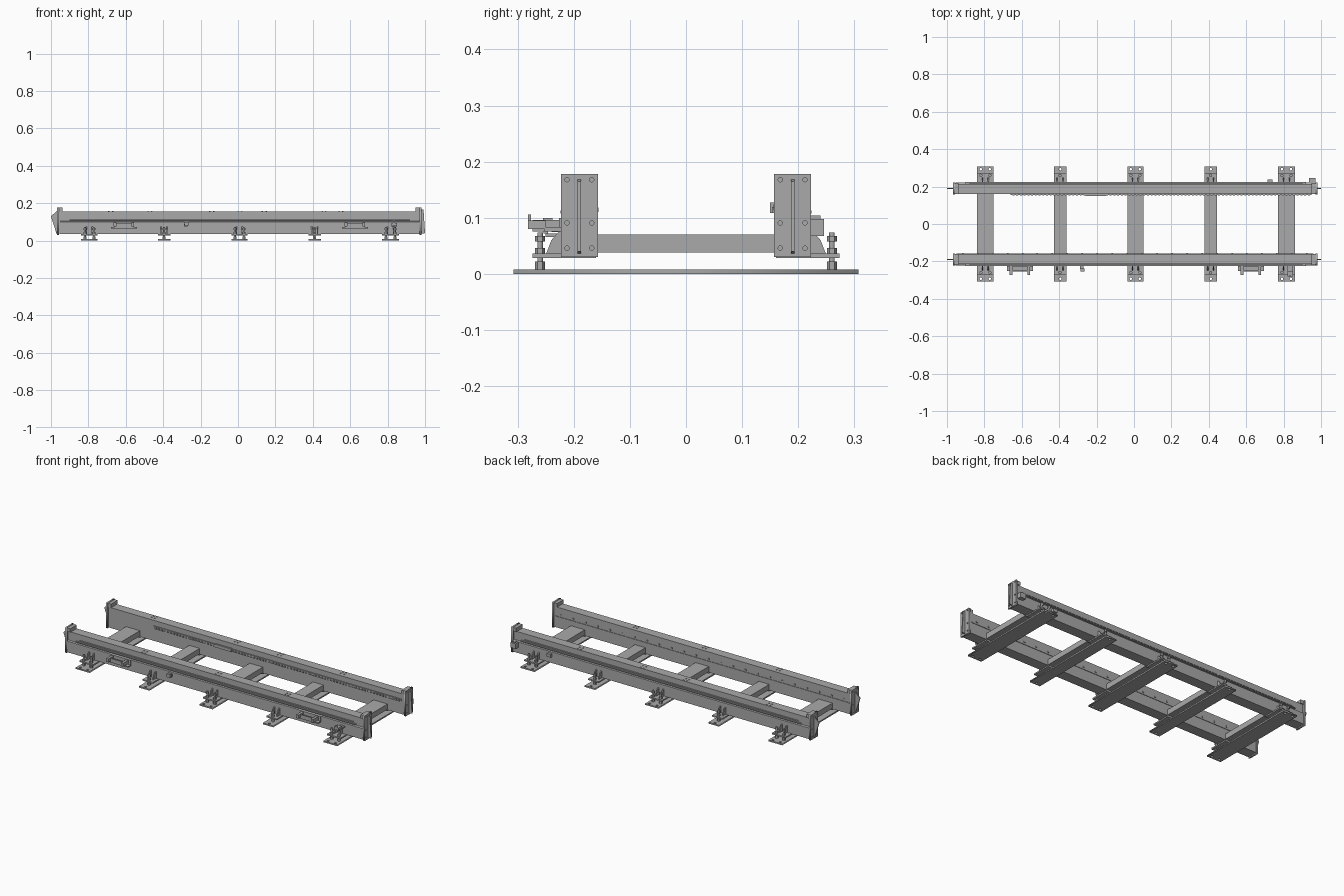
import bpy
import bmesh
import math
from mathutils import Matrix, Vector

cube = bpy.data.objects.get("Cube")
if cube:
    bpy.data.objects.remove(cube, do_unlink=True)


def material(name, value):
    m = bpy.data.materials.new(name)
    m.use_nodes = True
    col = (value, value, value, 1)
    m.diffuse_color = col
    m.node_tree.nodes["Principled BSDF"].inputs["Base Color"].default_value = col
    return m


STEEL = material("steel_grey", 0.4)


def finish(bm, name):
    bmesh.ops.recalc_face_normals(bm, faces=bm.faces)
    me = bpy.data.meshes.new(name)
    bm.to_mesh(me)
    bm.free()
    me.materials.append(STEEL)
    ob = bpy.data.objects.new(name, me)
    bpy.context.collection.objects.link(ob)
    return ob


def box(bm, x, y, z):
    """Add a box given (min, max) pairs."""
    size = [abs(r[1] - r[0]) for r in (x, y, z)]
    mid = [(r[0] + r[1]) / 2 for r in (x, y, z)]
    bmesh.ops.create_cube(bm, size=1, matrix=Matrix.Translation(mid) @ Matrix.Diagonal((*size, 1)))


def rod(bm, x, y, z, r, sides=12):
    """Add an upright cylinder between two heights."""
    bmesh.ops.create_cone(bm, cap_ends=True, segments=sides, radius1=r, radius2=r, depth=z[1] - z[0],
                          matrix=Matrix.Translation((x, y, sum(z) / 2)))


def prism(bm, points, offset):
    """Extrude a 3D polygon along an offset."""
    face = bm.faces.new([bm.verts.new(p) for p in points])
    out = bmesh.ops.extrude_face_region(bm, geom=[face])
    moved = [v for v in out["geom"] if isinstance(v, bmesh.types.BMVert)]
    bmesh.ops.translate(bm, verts=moved, vec=Vector(offset))
    bm.faces.ensure_lookup_table()


def drilled_plate(name, width, height, thick, holes, r, matrix):
    """Rectangular plate with round holes, filled from 2D curves."""
    cu = bpy.data.curves.new(name, "CURVE")
    cu.dimensions, cu.fill_mode, cu.extrude = "2D", "BOTH", thick / 2
    w, h = width / 2, height / 2
    loops = [[(-w, -h), (w, -h), (w, h), (-w, h)]]
    for cx, cy in holes:
        loops.append([(cx + r * math.cos(a * math.tau / 12), cy + r * math.sin(a * math.tau / 12))
                      for a in range(12)])
    for loop in loops:
        sp = cu.splines.new("POLY")
        sp.points.add(len(loop) - 1)
        for p, c in zip(sp.points, loop):
            p.co = (*c, 0, 1)
        sp.use_cyclic_u = True
    tmp = bpy.data.objects.new(name + "_curve", cu)
    bpy.context.collection.objects.link(tmp)
    bpy.context.view_layer.update()
    me = bpy.data.meshes.new_from_object(tmp.evaluated_get(bpy.context.evaluated_depsgraph_get()))
    bpy.data.objects.remove(tmp, do_unlink=True)
    me.transform(matrix)
    me.materials.clear()
    me.materials.append(STEEL)
    ob = bpy.data.objects.new(name, me)
    bpy.context.collection.objects.link(ob)


# Cross members: floor plate, cross beam and a levelling bracket on each side
feet = [(-0.795, 0.09), (-0.395, 0.068), (0.007, 0.086), (0.41, 0.068), (0.815, 0.09)]
for i, (cx, w) in enumerate(feet):
    n = str(i + 1)
    spread = [-0.024, 0.024] if w > 0.07 else [0]
    holes = [(dx, s * 0.293) for dx in spread for s in (-1, 1)]
    drilled_plate("floor_plate_" + n, w, 0.614, 0.008, holes, 0.007, Matrix.Translation((cx, 0, 0.004)))

    bm = bmesh.new()
    box(bm, (cx - w / 2, cx + w / 2), (-0.162, 0.162), (0.038, 0.07))
    finish(bm, "cross_beam_" + n)

    for s, side in ((-1, "front"), (1, "back")):
        bm = bmesh.new()
        box(bm, (cx - w / 2, cx + w / 2), (s * 0.16, s * 0.274), (0.028, 0.036))
        for dx in (-0.016, 0.016):
            prism(bm, [(cx + dx - 0.003, s * y, z) for y, z in
                       ((0.216, 0.034), (0.25, 0.034), (0.24, 0.06), (0.226, 0.076), (0.216, 0.076))],
                  (0.006, 0, 0))
        finish(bm, f"{side}_bracket_{n}")
        bm = bmesh.new()
        for dx in spread:
            rod(bm, cx + dx, s * 0.26, (0.008, 0.074), 0.005)
            for z in ((0.008, 0.022), (0.036, 0.046), (0.058, 0.068)):
                rod(bm, cx + dx, s * 0.26, z, 0.009, 6)
        finish(bm, f"{side}_levelling_bolts_{n}")

# Long side rails with a ledge, guide strip and top bolts
PROFILE = [(0.16, 0.035), (0.222, 0.035), (0.222, 0.1), (0.214, 0.104),
           (0.214, 0.155), (0.16, 0.155)]
top_bolts = {-1: (-0.47, 0.01, 0.46), 1: (-0.68, -0.14, 0.14, 0.55)}
for s, side in ((-1, "front"), (1, "back")):
    bm = bmesh.new()
    prism(bm, [(-0.955, s * y, z) for y, z in PROFILE], (1.925, 0, 0))
    finish(bm, side + "_rail")

    bm = bmesh.new()
    box(bm, (-0.9, 0.92), (s * 0.212, s * 0.224), (0.108, 0.113))
    box(bm, (-0.88, 0.9), (s * 0.212, s * 0.219), (0.118, 0.122))
    finish(bm, side + "_guide_strip")

    bm = bmesh.new()
    for cx in top_bolts[s]:
        for dx in (-0.01, 0.01):
            for dy in (-0.01, 0.01):
                rod(bm, cx + dx, s * 0.195 + dy, (0.154, 0.158), 0.004, 8)
    finish(bm, side + "_top_bolts")

    # End plates with four holes, an outward fin and a cap block
    for e, end, px in ((-1, "right", -0.962), (1, "left", 0.975)):
        turn = Matrix(((0, 0, 1, px), (1, 0, 0, s * 0.19), (0, 1, 0, 0.104), (0, 0, 0, 1)))
        holes = [(dx, dz) for dx in (-0.022, 0.022) for dz in (-0.058, -0.013, 0.064)]
        drilled_plate(f"{side}_{end}_end_plate", 0.066, 0.148, 0.01, holes, 0.004, turn)
        bm = bmesh.new()
        tip = e * 1.0
        fin = ((px, 0.165), (tip, 0.13), (px + e * 0.008, 0.036), (px, 0.036)) if e < 0 else \
              ((px, 0.17), (tip - 0.008, 0.165), (tip, 0.04), (px, 0.036))
        prism(bm, [(x, s * 0.19 - 0.003, z) for x, z in fin], (0, 0.006, 0))
        finish(bm, f"{side}_{end}_fin")
        bm = bmesh.new()
        box(bm, (px, px - e * 0.025), (s * 0.16, s * 0.22), (0.155, 0.176))
        finish(bm, f"{side}_{end}_cap")

# Toothed rack on the inner face of the back rail
bm = bmesh.new()
box(bm, (-0.66, 0.95), (0.156, 0.161), (0.113, 0.124))
for i in range(80):
    x = -0.65 + i * 0.02
    box(bm, (x, x + 0.01), (0.153, 0.157), (0.109, 0.119))
finish(bm, "toothed_rack")

# Bolt row on the inner face of the front rail
bm = bmesh.new()
box(bm, (-0.95, 0.96), (-0.161, -0.157), (0.098, 0.102))
for i in range(24):
    x = -0.92 + i * 0.08
    box(bm, (x, x + 0.008), (-0.161, -0.156), (0.11, 0.118))
finish(bm, "inner_bolt_row")

# Forked holders on the front rail
for cx, n in ((-0.61, "right"), (0.625, "left")):
    bm = bmesh.new()
    box(bm, (cx - 0.07, cx + 0.07), (-0.25, -0.22), (0.066, 0.072))
    box(bm, (cx - 0.07, cx + 0.07), (-0.226, -0.22), (0.066, 0.1))
    for dx in (-0.055, 0.04):
        box(bm, (cx + dx, cx + dx + 0.015), (-0.274, -0.22), (0.076, 0.096))
    box(bm, (cx - 0.05, cx + 0.05), (-0.254, -0.246), (0.072, 0.092))
    finish(bm, n + "_forked_holder")

# Small sensors and a junction box
bm = bmesh.new()
box(bm, (-0.29, -0.27), (-0.24, -0.22), (0.075, 0.09))
box(bm, (-0.285, -0.265), (-0.255, -0.238), (0.08, 0.1))
finish(bm, "front_sensor")
bm = bmesh.new()
box(bm, (0.82, 0.85), (-0.282, -0.25), (0.08, 0.095))
box(bm, (0.83, 0.84), (-0.282, -0.276), (0.09, 0.106))
box(bm, (0.82, 0.85), (-0.252, -0.22), (0.076, 0.084))
finish(bm, "front_switch")
bm = bmesh.new()
box(bm, (0.935, 0.97), (0.22, 0.246), (0.068, 0.098))
box(bm, (0.945, 0.96), (0.22, 0.24), (0.098, 0.104))
box(bm, (0.715, 0.74), (0.22, 0.237), (0.072, 0.09))
finish(bm, "back_junction_box")
bm = bmesh.new()
box(bm, (-0.26, -0.15), (0.15, 0.162), (0.109, 0.127))
finish(bm, "rack_reader")
